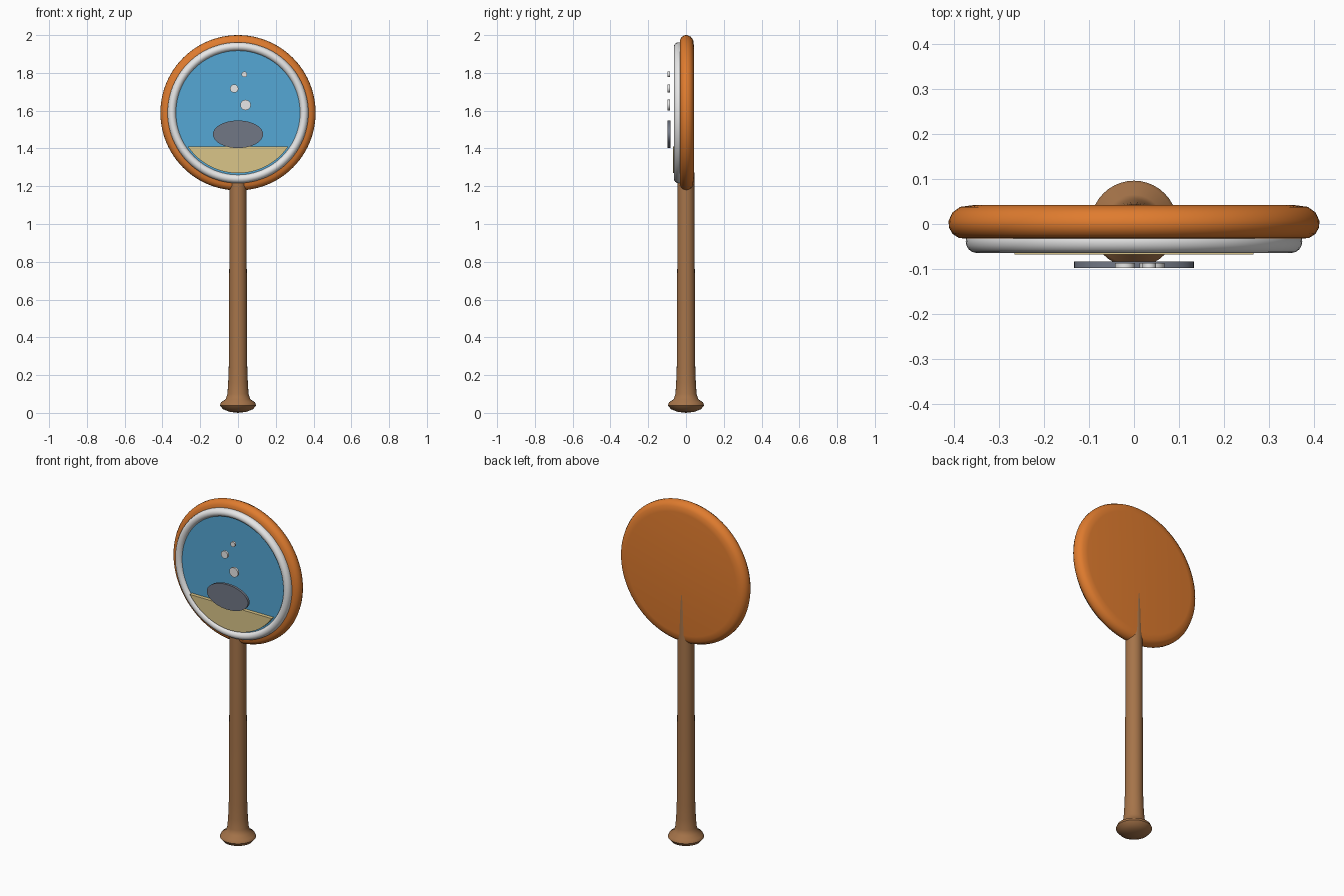
import bpy, bmesh, math

if "Cube" in bpy.data.objects:
    bpy.data.objects.remove(bpy.data.objects["Cube"])

CENTRE = 1.589  # height of the middle of the round head


def material(name, rgb):
    m = bpy.data.materials.new(name)
    m.use_nodes = True
    m.diffuse_color = (*rgb, 1)
    m.node_tree.nodes["Principled BSDF"].inputs["Base Color"].default_value = (*rgb, 1)
    return m


orange = material("orange", (0.74, 0.2, 0.028))
wood = material("brown wood", (0.38, 0.175, 0.068))
white = material("white", (0.8, 0.8, 0.8))
blue = material("water blue", (0.09, 0.39, 0.66))
tan = material("sand", (0.7, 0.56, 0.25))
grey = material("slate grey", (0.165, 0.185, 0.235))


def finish(bm, name, mat, angle=40):
    bmesh.ops.remove_doubles(bm, verts=bm.verts, dist=1e-5)
    bmesh.ops.recalc_face_normals(bm, faces=bm.faces)
    mesh = bpy.data.meshes.new(name)
    bm.to_mesh(mesh)
    bm.free()
    ob = bpy.data.objects.new(name, mesh)
    bpy.context.collection.objects.link(ob)
    mesh.materials.append(mat)
    bpy.ops.object.select_all(action="DESELECT")
    ob.select_set(True)
    bpy.context.view_layer.objects.active = ob
    bpy.ops.object.shade_smooth_by_angle(angle=math.radians(angle))
    return ob


def lathe(name, profile, mat, steps=64, forward=False, closed=False):
    """Spin (radius, height) points; forward turns the axis towards the front."""
    bm = bmesh.new()
    verts = [bm.verts.new((r, 0, h)) for r, h in profile]
    edges = [bm.edges.new(pair) for pair in zip(verts, verts[1:])]
    if closed:
        edges.append(bm.edges.new((verts[-1], verts[0])))
    bmesh.ops.spin(bm, geom=verts + edges, axis=(0, 0, 1), cent=(0, 0, 0),
                   angle=math.tau, steps=steps)
    ob = finish(bm, name, mat)
    if forward:
        ob.rotation_euler.x = math.pi / 2
        ob.location.z = CENTRE
    return ob


def plate(name, outline, y_back, y_front, mat):
    """Extrude an (x, z) outline towards the front."""
    bm = bmesh.new()
    face = bm.faces.new([bm.verts.new((x, y_back, z)) for x, z in outline])
    new = bmesh.ops.extrude_face_region(bm, geom=[face])["geom"]
    moved = [v for v in new if isinstance(v, bmesh.types.BMVert)]
    bmesh.ops.translate(bm, verts=moved, vec=(0, y_front - y_back, 0))
    return finish(bm, name, mat)


def ellipse(x, z, rx, rz, count=40):
    return [(x + rx * math.cos(math.tau * i / count),
             z + rz * math.sin(math.tau * i / count)) for i in range(count)]


# Tapered handle with a flared knob; its tip runs up into the head
lathe("handle", [(0, 0), (0.045, 0.006), (0.08, 0.02), (0.096, 0.04), (0.09, 0.056),
                 (0.065, 0.072), (0.056, 0.1), (0.052, 0.16), (0.049, 0.24),
                 (0.047, 0.6), (0.0445, 1.2), (0.0405, 1.55), (0, 1.55)], wood, 40)

# Round head with a soft rim
lathe("head_disc", [(0, -0.041), (0.355, -0.042), (0.385, -0.038), (0.402, -0.026),
                    (0.411, -0.007), (0.41, 0.008), (0.402, 0.022), (0.388, 0.031),
                    (0.365, 0.033), (0, 0.033)], orange, 96, forward=True)

# Water window
lathe("water", [(0, 0.02), (0.345, 0.02), (0.345, 0.047), (0, 0.047)], blue, 96, forward=True)

# White ring with a rounded section
ring = [(0.35 + 0.023 * math.cos(math.tau * i / 16), 0.038 + 0.026 * math.sin(math.tau * i / 16))
        for i in range(16)]
lathe("window_ring", ring, white, 96, forward=True, closed=True)

# Sand bed: the part of a circle below a level line
radius, level = 0.32, 0.18
half = math.acos(level / radius)
arc = [-math.pi / 2 - half + 2 * half * i / 40 for i in range(41)]
plate("sand_bed", [(radius * math.cos(a), CENTRE + radius * math.sin(a)) for a in arc],
      -0.04, -0.068, tan)

# Floating oval stone and rising bubbles
plate("oval_stone", ellipse(0, 1.475, 0.133, 0.073), -0.083, -0.098, grey)
for i, (x, z, r) in enumerate([(0.04, 1.63, 0.028), (-0.02, 1.717, 0.022), (0.034, 1.792, 0.015)]):
    plate(f"bubble_{i + 1}", ellipse(x, z, r, r, 20), -0.086, -0.098, white)
